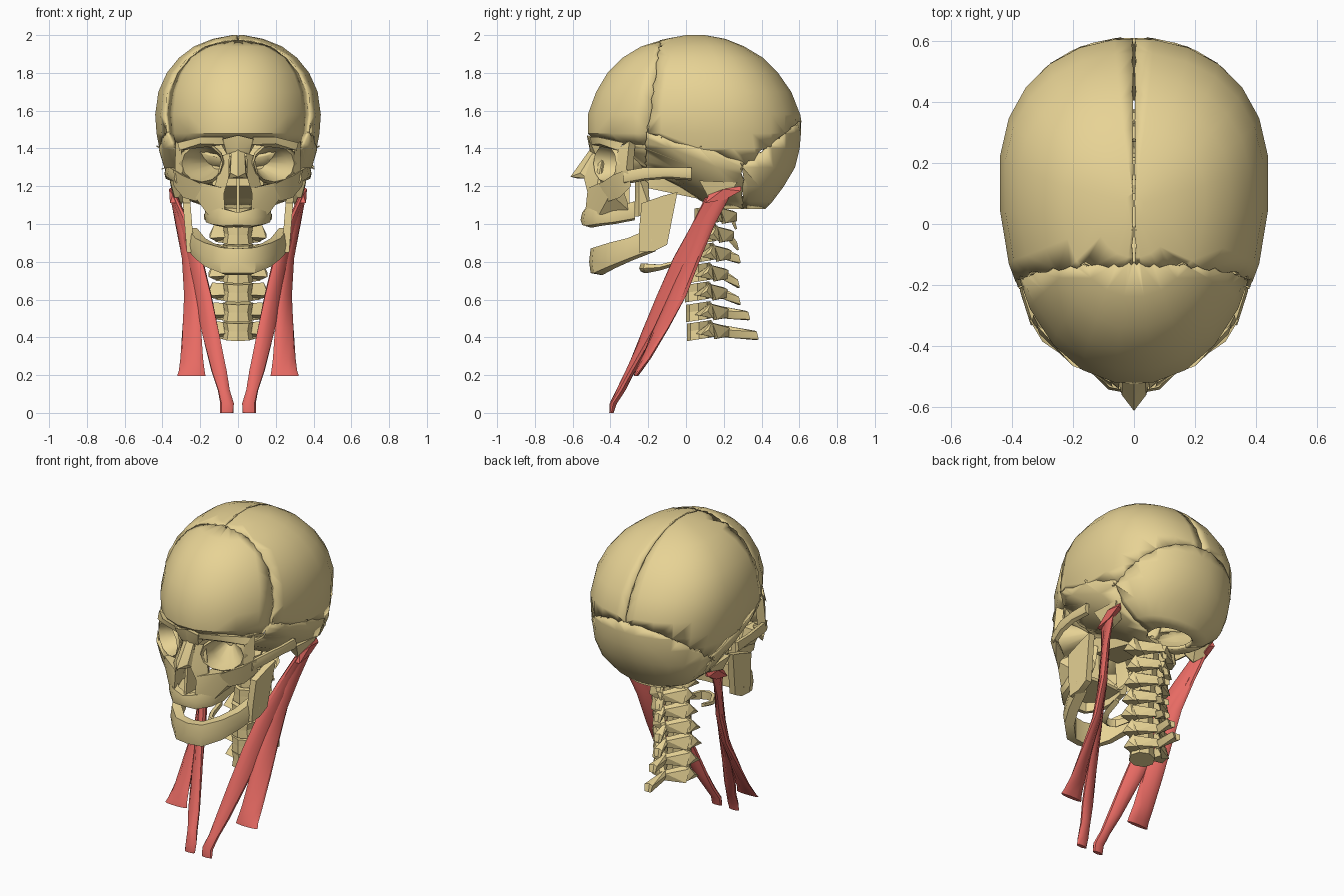
import bpy, bmesh, math, random
from mathutils import Vector

if "Cube" in bpy.data.objects:
    bpy.data.objects.remove(bpy.data.objects["Cube"])

random.seed(4)


def material(name, rgb):
    m = bpy.data.materials.new(name)
    m.diffuse_color = (*rgb, 1)
    m.use_nodes = True
    m.node_tree.nodes["Principled BSDF"].inputs["Base Color"].default_value = m.diffuse_color
    return m


BONE = material("bone", (0.80, 0.65, 0.30))
FLESH = material("muscle", (0.80, 0.145, 0.125))


def finish(name, bm, mat=BONE, mirror=True, shell=0, angle=35):
    me = bpy.data.meshes.new(name)
    bm.to_mesh(me)
    bm.free()
    ob = bpy.data.objects.new(name, me)
    bpy.context.collection.objects.link(ob)
    me.materials.append(mat)
    if mirror:
        ob.modifiers.new("mirror", 'MIRROR').merge_threshold = 0.0005
    if shell:
        ob.modifiers.new("shell", 'SOLIDIFY').thickness = shell
    bpy.ops.object.select_all(action='DESELECT')
    ob.select_set(True)
    bpy.context.view_layer.objects.active = ob
    bpy.ops.object.shade_smooth_by_angle(angle=math.radians(angle))
    return ob


def loft(bm, rings, cap_ends=True):
    rows = [[bm.verts.new(p) for p in r] for r in rings]
    n = len(rows[0])
    for a, b in zip(rows, rows[1:]):
        for j in range(n):
            k = (j + 1) % n
            bm.faces.new((a[j], a[k], b[k], b[j]))
    if cap_ends:
        bm.faces.new(rows[0][::-1])
        bm.faces.new(rows[-1])
    return rows


def add_hull(bm, pts):
    vs = [bm.verts.new(p) for p in pts]
    res = bmesh.ops.convex_hull(bm, input=vs)
    junk = {v for v in res['geom_interior'] + res['geom_unused'] if isinstance(v, bmesh.types.BMVert)}
    bmesh.ops.delete(bm, geom=list(junk), context='VERTS')


def hull(name, pts, mat=BONE):
    bm = bmesh.new()
    add_hull(bm, pts)
    return finish(name, bm, mat, angle=25)


def arch(name, stations, thick):
    """Curved bar; stations are x, y, z bottom, z top of the outer face."""
    rings = []
    for i, (x, y, lo, hi) in enumerate(stations):
        p, q = stations[max(i - 1, 0)], stations[min(i + 1, len(stations) - 1)]
        t = Vector((q[0] - p[0], q[1] - p[1])).normalized()
        if i == 0 and x == 0:
            t = Vector((1, 0))
        ix, iy = x - t.y * thick, y + t.x * thick
        rings.append([(x, y, lo + .01), (ix, iy, lo), (ix, iy, hi), (x, y, hi),
                      (x + t.y * .008, y - t.x * .008, (lo + hi) / 2)])
    bm = bmesh.new()
    rows = loft(bm, rings, cap_ends=False)
    bm.faces.new(rows[-1])
    if stations[0][0] != 0:
        bm.faces.new(rows[0])
    bmesh.ops.recalc_face_normals(bm, faces=bm.faces)
    return finish(name, bm)


# Cranial vault: one lofted egg, cut into separate bones along the sutures
VAULT = [(1.08, .20, .42, .14), (1.12, .08, .46, .25), (1.2, -.05, .52, .345), (1.3, -.25, .58, .39),
         (1.4, -.45, .605, .42), (1.48, -.525, .612, .435), (1.58, -.525, .608, .442), (1.7, -.48, .56, .425),
         (1.8, -.42, .49, .38), (1.88, -.34, .41, .315), (1.94, -.24, .31, .235), (1.98, -.11, .21, .135),
         (2.0, 0, .1, .03)]


def vault_bone(name, cuts, sx=1.0, gap=0.0):
    rings = []
    for z, yf, yb, hw in VAULT:
        yc, ring = yf + .59 * (yb - yf), []
        for j in range(24):
            a = math.tau * (j + .5) / 24
            c, s = math.cos(a), math.sin(a)
            x = math.copysign(abs(c) ** .95, c) * hw * sx
            y = yc + (s ** .86 * (yb - yc) if s > 0 else -(-s) ** .93 * (yc - yf))
            ring.append((x, y, z))
        rings.append(ring)
    bm = bmesh.new()
    bm.faces.new(loft(bm, rings, cap_ends=False)[-1])
    for i, (co, no) in enumerate([((gap, 0, 0), (1, 0, 0))] + cuts):
        no = Vector(no).normalized()
        res = bmesh.ops.bisect_plane(bm, geom=bm.verts[:] + bm.edges[:] + bm.faces[:],
                                     plane_co=co, plane_no=no, clear_inner=True)
        if i or gap:  # jagged suture edge
            edges = [e for e in res['geom_cut'] if isinstance(e, bmesh.types.BMEdge)]
            sub = bmesh.ops.subdivide_edges(bm, edges=edges, cuts=2)
            lo, hi = (-.012, .010) if i else (-.002, .005)
            for v in sub['geom_inner']:
                if isinstance(v, bmesh.types.BMVert):
                    v.co += no * random.uniform(lo, hi)
    for v in bm.verts:
        if not gap and abs(v.co.x) < .001:
            v.co.x = 0
    return finish(name, bm, shell=.02)


def flip(cut):
    return cut[0], tuple(-c for c in cut[1])


coronal = ((0, -.17, 1.7), (0, -1, .146))
squamous = ((0, -.2, 1.48), (0, .3, 1))
lambdoid = ((0, .3, 1.3), (0, -.8, 1))
mastoid_line = ((0, .3, 1.2), (0, 1, 0))
temple = ((0, -.21, 1.4), (0, 1, 0))
vault_bone("frontal_bone", [coronal, ((0, 0, 1.42), (0, 0, 1))], sx=.96)
vault_bone("parietal_bones", [flip(coronal), squamous, lambdoid], gap=.003)
vault_bone("occipital_bone", [mastoid_line, flip(lambdoid)])
vault_bone("temporal_bones", [flip(squamous), flip(mastoid_line), temple], sx=1.01)
vault_bone("sphenoid_wings", [flip(temple), ((0, -.33, 1.4), (0, 1, 0)), ((0, 0, 1.44), (0, 0, -1))], sx=.95)

# Skull base and mastoids
hull("skull_base", [(0, -.25, 1.3), (.09, -.25, 1.3), (0, -.25, 1.2), (.09, -.25, 1.2), (0, .13, 1.12),
                    (.07, .13, 1.12), (0, .1, 1.2), (.1, .1, 1.2)])
hull("mastoid_processes", [(.36, .07, 1.23), (.36, .27, 1.22), (.27, .08, 1.22), (.25, .26, 1.2),
                           (.33, .13, 1.12), (.30, .17, 1.1), (.34, .22, 1.13)])
hull("pterygoid_plates", [(.08, -.27, 1.25), (.14, -.25, 1.25), (.1, -.2, 1.22), (.1, -.27, 1.04),
                          (.12, -.25, 1.04), (.13, -.19, 1.08)])

# Eye sockets: flared rim running into a funnel
socket = []
for rx, rz, x0, y0, tilt in [(.125, .115, .195, -.405, .07), (.108, .097, .19, -.43, .06),
                             (.09, .08, .175, -.36, .02), (.03, .03, .11, -.24, 0)]:
    socket.append([(x0 + rx * math.cos(math.tau * j / 12), y0 + tilt * math.cos(math.tau * j / 12),
                    1.32 + rz * math.sin(math.tau * j / 12)) for j in range(12)])
bm = bmesh.new()
bm.faces.new(loft(bm, socket, cap_ends=False)[-1])
finish("eye_sockets", bm, shell=.008)

# Face bones
hull("brow", [(0, -.525, 1.47), (.08, -.515, 1.45), (0, -.505, 1.37), (.06, -.48, 1.37), (0, -.42, 1.4),
              (.1, -.42, 1.44)])
hull("brow_ridges", [(.07, -.50, 1.42), (.08, -.51, 1.46), (.2, -.46, 1.425), (.2, -.465, 1.46), (.31, -.36, 1.39),
                     (.32, -.33, 1.43), (.2, -.4, 1.45)])
hull("cheek_posts", [(.295, -.37, 1.25), (.335, -.32, 1.25), (.30, -.36, 1.40), (.33, -.30, 1.44),
                     (.30, -.27, 1.42), (.30, -.28, 1.27)])
hull("cheek_bones", [(.19, -.46, 1.21), (.30, -.385, 1.26), (.345, -.31, 1.29), (.34, -.29, 1.20),
                     (.29, -.35, 1.14), (.22, -.41, 1.12), (.2, -.38, 1.2)])
arch("cheek_arches", [(.33, -.33, 1.21, 1.28), (.365, -.22, 1.23, 1.30), (.38, -.1, 1.24, 1.30),
                      (.382, .03, 1.23, 1.30)], .02)
hull("nasal_bones", [(0, -.505, 1.4), (.035, -.48, 1.4), (.04, -.56, 1.27), (0, -.612, 1.25), (0, -.57, 1.24),
                     (.05, -.52, 1.24)])
hull("nasal_septum", [(x, y, z) for x in (0, .008) for y, z in
                      [(-.5, 1.36), (-.53, 1.06), (-.3, 1.06), (-.3, 1.33)]])
hull("maxilla_upper", [(.045, -.49, 1.38), (.085, -.44, 1.36), (.05, -.54, 1.24), (.12, -.47, 1.21),
                       (.075, -.52, 1.16), (.13, -.46, 1.15), (.08, -.42, 1.22)])
hull("maxilla_sides", [(.075, -.52, 1.19), (.07, -.535, 1.05), (.16, -.46, 1.05), (.24, -.40, 1.16),
                       (.2, -.45, 1.22), (.17, -.34, 1.2), (.16, -.29, 1.06), (.10, -.40, 1.2)])
arch("upper_jaw", [(0, -.55, .985, 1.06), (.08, -.535, .98, 1.08), (.145, -.47, .99, 1.09),
                   (.17, -.38, 1.0, 1.09), (.165, -.27, 1.02, 1.12)], .04)
hull("palate", [(x, y, z) for z in (1.04, 1.06) for x, y in
                [(0, -.53), (.08, -.5), (.14, -.42), (.15, -.28), (0, -.27)]])

# Lower jaw and hyoid
arch("lower_jaw", [(0, -.505, .73, .87), (.09, -.49, .73, .875), (.175, -.41, .765, .90),
                   (.225, -.31, .805, .925), (.27, -.18, .855, .98)], .055)
hull("jaw_rami", [(x + (z - .9) * .08, y, z) for x in (.235, .275) for y, z in
                  [(-.25, .85), (-.17, .855), (-.1, .89), (-.045, 1.17), (-.12, 1.15), (-.235, 1.11), (-.25, .95)]])
arch("hyoid", [(0, -.24, .74, .79), (.05, -.22, .74, .79), (.09, -.14, .755, .785), (.10, -.04, .785, .81)], .02)

# Neck vertebrae, bottom to top: y, z, half width, spine tip y, spine tip z
NECK = [(.07, .44, .145, .385, .405), (.065, .54, .15, .34, .51), (.06, .645, .16, .29, .59),
        (.065, .745, .155, .285, .68), (.08, .85, .15, .29, .81), (.095, .95, .15, .28, .88),
        (.11, 1.05, .18, .27, .99)]
for i, (y, z, w, ty, tz) in enumerate(NECK):
    bm = bmesh.new()
    circle = [(math.sin(math.pi * j / 4), math.cos(math.pi * j / 4)) for j in range(5)]
    for a, b, ra, rb in [(-.05, 0, 1, .88), (0, .042, .88, 1)]:  # body
        add_hull(bm, [(s * .082 * r, y - c * .065, z + h - c * .01) for h, r in ((a, ra), (b, rb))
                      for s, c in circle])
    add_hull(bm, [(.06, y - .02, z - .02), (.06, y + .06, z + .04), (w, y + .01, z - .025), (w, y + .05, z),
                  (w * .85, y + .07, z + .045), (.07, y + .09, z - .035), (w * .8, y + .08, z - .04)])  # side process
    add_hull(bm, [(.075, y + .06, z + .04), (.125, y + .07, z + .035), (.08, y + .08, z - .05),
                  (.12, y + .1, z - .045), (0, y + .14, z + .02), (0, y + .16, z - .035),
                  (.02, y + .16, z + .01)])  # arch
    add_hull(bm, [(0, y + .12, z + .025), (.018, y + .13, z), (0, y + .13, z - .04), (.028, ty - .01, tz + .025),
                  (.022, ty, tz - .015), (0, ty - .02, tz + .03), (0, ty - .01, tz - .02)])  # spine
    finish(f"neck_vertebra_{7 - i}", bm, angle=25)


# Neck muscles: flat straps given as x, y, z, twist in degrees, half width, half thickness
def muscle(name, sections):
    rings = []
    for x, y, z, twist, w, t in sections:
        d = Vector((math.cos(math.radians(twist)), math.sin(math.radians(twist))))
        ring = []
        for j in range(10):
            u, v = w * math.cos(math.tau * j / 10), t * math.sin(math.tau * j / 10)
            ring.append((x + d.x * u - d.y * v, y + d.y * u + d.x * v, z))
        rings.append(ring)
    bm = bmesh.new()
    loft(bm, rings)
    return finish(name, bm, FLESH)


muscle("sternal_heads", [(.06, -.395, 0, 0, .035, .012), (.058, -.385, .05, 0, .036, .02),
                         (.075, -.345, .12, 10, .032, .025), (.1, -.295, .22, 15, .042, .025),
                         (.145, -.2, .42, 35, .055, .026), (.185, -.105, .62, 50, .065, .026),
                         (.23, -.01, .82, 57, .068, .026), (.285, .085, 1.0, 65, .058, .022),
                         (.335, .15, 1.14, 80, .05, .018)])
muscle("clavicular_heads", [(.247, -.265, .195, 0, .075, .012), (.245, -.25, .225, 5, .068, .018),
                            (.245, -.21, .29, 15, .062, .022), (.245, -.13, .45, 35, .06, .025),
                            (.243, -.045, .62, 50, .06, .025), (.262, .035, .82, 57, .052, .025),
                            (.305, .11, 1.0, 65, .048, .02), (.34, .18, 1.14, 80, .05, .018)])
hull("muscle_attachments", [(.325, .10, 1.11), (.36, .10, 1.11), (.345, .12, 1.155), (.365, .2, 1.185),
                            (.345, .29, 1.2), (.36, .29, 1.175), (.33, .2, 1.13), (.36, .21, 1.13),
                            (.33, .28, 1.17)], FLESH)
